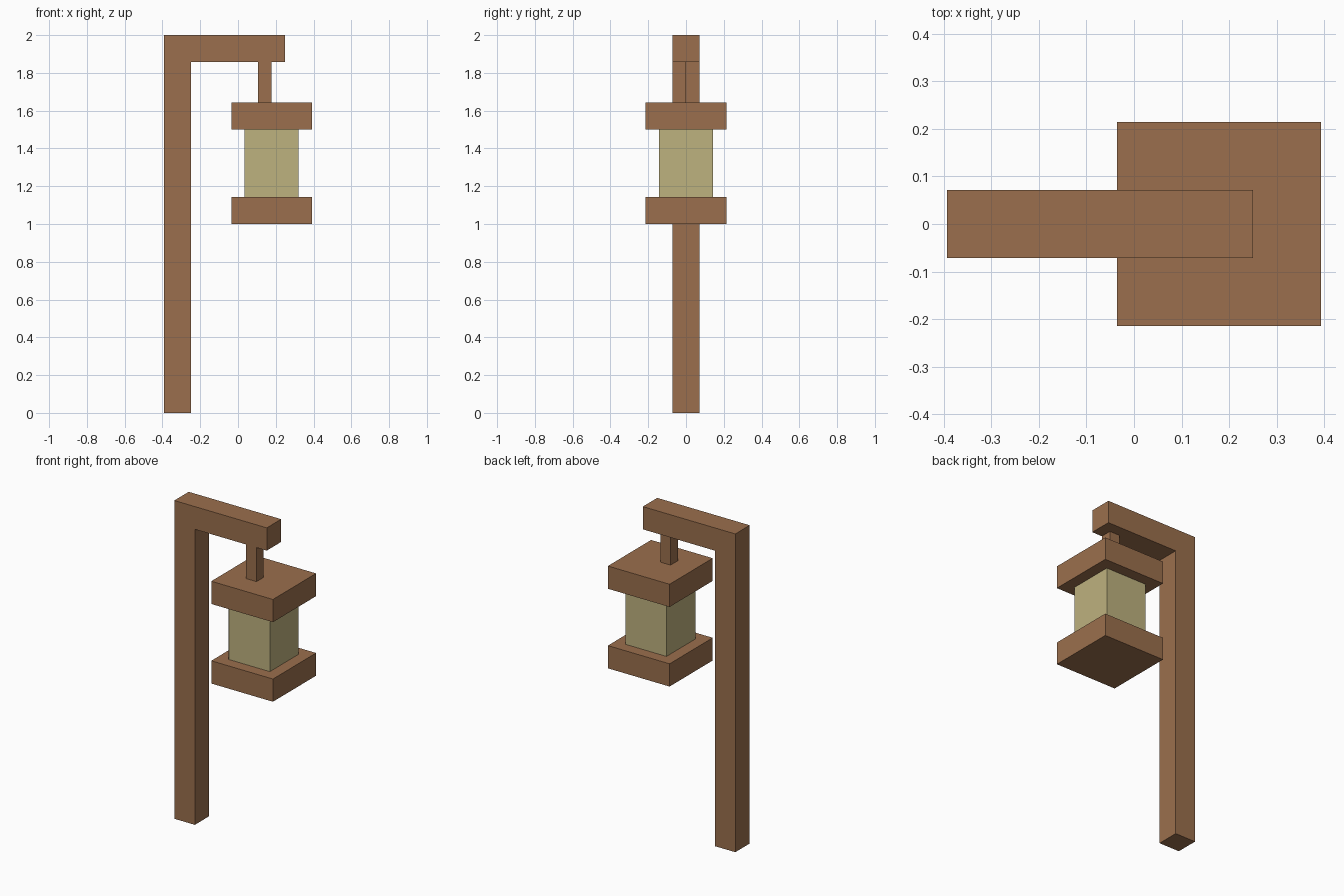
import bpy
import bmesh
from mathutils import Matrix, Vector

cube = bpy.data.objects.get("Cube")
if cube:
    bpy.data.objects.remove(cube, do_unlink=True)

U = 1 / 14      # the whole lantern sits on a grid of this step
CX = 2.5 * U    # lantern centre in x


def material(name, rgb):
    mat = bpy.data.materials.new(name)
    mat.use_nodes = True
    mat.diffuse_color = (*rgb, 1)
    mat.node_tree.nodes["Principled BSDF"].inputs["Base Color"].default_value = (*rgb, 1)
    return mat


wood = material("brown_wood", (0.328, 0.159, 0.074))
glass = material("pale_yellow_glass", (0.515, 0.445, 0.212))


def box(name, low, high, mat):
    """Axis-aligned box between two corners."""
    low, high = Vector(low), Vector(high)
    bm = bmesh.new()
    bmesh.ops.create_cube(bm, size=1, matrix=Matrix.Diagonal((*(high - low), 1)))
    mesh = bpy.data.meshes.new(name)
    bm.to_mesh(mesh)
    bm.free()
    mesh.materials.append(mat)
    obj = bpy.data.objects.new(name, mesh)
    obj.location = (low + high) / 2
    bpy.context.collection.objects.link(obj)
    return obj


def lantern_block(name, half, z0, z1, mat):
    """Square block centred on the lantern axis."""
    return box(name, (CX - half, -half, z0), (CX + half, half, z1), mat)


# Post with the arm reaching out from its top
box("post", (-5.5 * U, -U, 0), (-3.5 * U, U, 28 * U), wood)
box("arm", (-3.5 * U, -U, 26 * U), (3.5 * U, U, 28 * U), wood)

# Thin hanger, set off-centre towards the front
box("hanger", (1.5 * U, -U, 23 * U), (2.5 * U, 0, 26 * U), wood)

# Lantern: base, glowing body and lid
lantern_block("lantern_base", 3 * U, 14 * U, 16 * U, wood)
lantern_block("lantern_glass", 2 * U, 16 * U, 21 * U, glass)
lantern_block("lantern_lid", 3 * U, 21 * U, 23 * U, wood)
